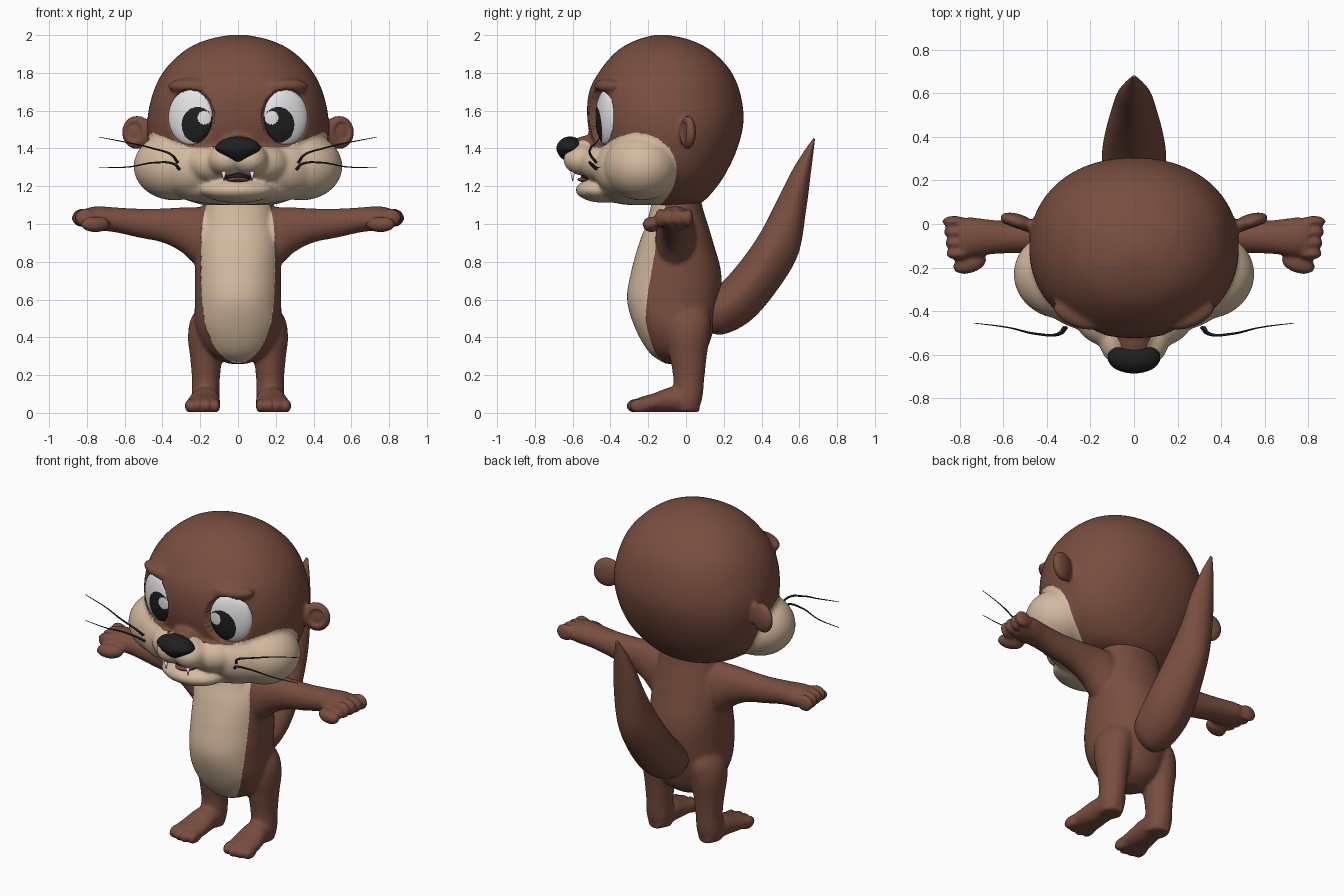
import bpy, bmesh, math
from mathutils import Vector, Matrix

cube = bpy.data.objects.get("Cube")
if cube:
    bpy.data.objects.remove(cube, do_unlink=True)

VOXEL = 0.01


def material(name, rgb):
    m = bpy.data.materials.new(name)
    m.use_nodes = True
    m.diffuse_color = (*rgb, 1)
    m.node_tree.nodes["Principled BSDF"].inputs["Base Color"].default_value = (*rgb, 1)
    return m


brown = material("brown_fur", (0.19, 0.076, 0.05))
cream = material("cream_fur", (0.66, 0.49, 0.345))
white = material("eye_white", (0.8, 0.8, 0.82))
black = material("black", (0.014, 0.014, 0.015))
mouth_red = material("mouth_red", (0.22, 0.06, 0.045))


def ball(bm, loc, radii, turn=0, tilt=0):
    mat = (Matrix.Translation(loc) @ Matrix.Rotation(turn, 4, 'Z')
           @ Matrix.Rotation(tilt, 4, 'X') @ Matrix.Diagonal((*radii, 1)))
    bmesh.ops.create_uvsphere(bm, u_segments=64, v_segments=40, radius=1, matrix=mat)


def loft(bm, sections, power=1, seg=72, steps=8):
    """Skin smoothly interpolated ovals, each given as (centre, axis, axis)."""
    secs = [[Vector(v) for v in s] for s in sections]
    rows = []
    for i in range(len(secs) - 1):
        p0, p1, p2, p3 = (secs[min(max(j, 0), len(secs) - 1)] for j in range(i - 1, i + 3))
        for k in range(steps):
            t = k / steps
            rows.append([b + (c - a) * (t / 2) + (2 * a - 5 * b + 4 * c - d) * (t * t / 2)
                         + (3 * b - a - 3 * c + d) * (t ** 3 / 2)
                         for a, b, c, d in zip(p0, p1, p2, p3)])
    rows.append(secs[-1])
    rings = []
    for c, a, b in rows:
        ring = []
        for k in range(seg):
            t = math.tau * k / seg
            u, v = math.cos(t), math.sin(t)
            ring.append(bm.verts.new(c + a * math.copysign(abs(u) ** power, u)
                                     + b * math.copysign(abs(v) ** power, v)))
        rings.append(ring)
    for r, s in zip(rings, rings[1:]):
        for k in range(seg):
            bm.faces.new((r[k], r[k - 1], s[k - 1], s[k]))
    bm.faces.new(rings[0])
    bm.faces.new(rings[-1])


def upright(rows):
    """Horizontal ovals from (z, front y, back y, half width)."""
    return [((0, (f + b) / 2, z), (w, 0, 0), (0, (b - f) / 2, 0)) for z, f, b, w in rows]


def finish(name, bm, *mats, soften=0):
    """Make the object; with soften, fuse its pieces into one skin first."""
    bmesh.ops.recalc_face_normals(bm, faces=bm.faces)
    me = bpy.data.meshes.new(name)
    bm.to_mesh(me)
    bm.free()
    ob = bpy.data.objects.new(name, me)
    bpy.context.collection.objects.link(ob)
    bpy.ops.object.select_all(action='DESELECT')
    ob.select_set(True)
    bpy.context.view_layer.objects.active = ob
    if soften:
        mod = ob.modifiers.new("fuse", 'REMESH')
        mod.mode, mod.voxel_size = 'VOXEL', VOXEL
        ob.modifiers.new("soften", 'SMOOTH').iterations = soften
        for m in ("fuse", "soften"):
            bpy.ops.object.modifier_apply(modifier=m)
    ob.data.materials.clear()
    for m in mats:
        ob.data.materials.append(m)
    ob.data.polygons.foreach_set("material_index", [0] * len(ob.data.polygons))
    bpy.ops.object.shade_smooth()
    return ob


def paint(ob, rule, index, reach=VOXEL * 0.6):
    """Colour faces where rule < 0, sliding nearby vertices onto the border."""
    bm = bmesh.new()
    bm.from_mesh(ob.data)
    bm.normal_update()
    h = 0.001
    for v in bm.verts:
        f = rule(v.co)
        g = Vector([(rule(v.co + d) - f) / h for d in Matrix.Identity(3) * h])
        g -= v.normal * g.dot(v.normal)
        if g.length > 0.01 and abs(f) / g.length < reach:
            v.co -= g * (f / g.length_squared)
    for face in bm.faces:
        if rule(face.calc_center_median()) < 0:
            face.material_index = index
    bm.to_mesh(ob.data)
    bm.free()


def clamp(t):
    return min(max(t, 0), 1)


# Body: torso, legs, feet, arms and paws fused into one skin
bm = bmesh.new()
loft(bm, upright([(.26, -.11, .02, .05), (.32, -.195, .1, .16), (.45, -.27, .15, .225),
                  (.6, -.312, .185, .228), (.75, -.29, .185, .228), (.9, -.248, .145, .222),
                  (1, -.21, .115, .2), (1.1, -.185, .085, .185), (1.2, -.17, .07, .17)]), 0.95)
for s in (1, -1):
    loft(bm, [((s * x, y, z), (rx, 0, 0), (0, ry, 0)) for z, x, y, rx, ry in (
        (.6, .13, .01, .05, .08), (.5, .148, .01, .1, .12), (.4, .163, .01, .102, .115),
        (.3, .168, .012, .086, .098), (.18, .17, .015, .074, .082), (.08, .172, .01, .074, .077),
        (.01, .172, 0, .064, .064))])
    loft(bm, [((s * x, y, z), (rx, 0, 0), (0, 0, z)) for y, x, z, rx in (
        (.07, .172, .03, .04), (0, .172, .06, .07), (-.08, .175, .068, .078),
        (-.17, .182, .052, .09), (-.25, .187, .04, .092), (-.28, .187, .027, .072))])
    for k in range(4):
        ball(bm, (s * (.12 + .045 * k), -.268 + .012 * abs(k - 1.2), .037), (.027, .054, .038))
    loft(bm, [((s * x, y, z), (0, ry, 0), (0, 0, rz)) for x, y, z, ry, rz in (
        (.08, -.05, .93, .1, .16), (.2, -.055, .93, .105, .16), (.3, -.06, .97, .088, .118),
        (.4, -.06, .992, .078, .09), (.52, -.06, 1.004, .073, .077),
        (.65, -.06, 1.022, .079, .066), (.74, -.06, 1.03, .09, .064),
        (.8, -.06, 1.032, .088, .054))])
    for k in range(4):
        ball(bm, (s * (.808 + .006 * k), -.138 + .05 * k, 1.032), (.056, .026, .05))
    ball(bm, (s * .755, -.182, .998), (.08, .044, .042), s * -.3)
body = finish("body", bm, brown, cream, soften=10)
for v in body.data.vertices:
    v.co.z = max(v.co.z, 0.005)


def belly_rule(p):
    end = abs(p.z - .75) / .485
    return ((p.x / .195) ** 2 + end ** (4 if p.z > .75 else 2.7) - 1
            + 20 * max(0, p.y + .06))


paint(body, belly_rule, 1)

# Tail: broad at the root, curving up to a point
bm = bmesh.new()
tail = []
for ly, lz, uy, uz, w in ((.1, .44, .12, .64, .1), (.19, .415, .2, .7, .138),
                          (.33, .48, .31, .83, .147), (.46, .62, .4, .965, .13),
                          (.59, .83, .48, 1.12, .1), (.635, 1.07, .56, 1.28, .078),
                          (.662, 1.28, .625, 1.385, .045), (.683, 1.45, .675, 1.455, .008)):
    tail.append(((0, (ly + uy) / 2, (lz + uz) / 2), (w, 0, 0), (0, (uy - ly) / 2, (uz - lz) / 2)))
loft(bm, tail, 1.1)
finish("tail", bm, brown)

# Head: skull, cheeks, muzzle, jaw, brows and ears fused into one skin
bm = bmesh.new()
loft(bm, upright([(1.1, -.25, .06, .18), (1.14, -.36, .115, .3), (1.25, -.44, .2, .415),
                  (1.4, -.49, .272, .468), (1.55, -.522, .305, .48), (1.7, -.513, .285, .448),
                  (1.82, -.45, .23, .385), (1.92, -.36, .13, .28), (1.975, -.26, .02, .165),
                  (2.002, -.16, -.1, .04)]), 0.93)
ball(bm, (0, -.49, 1.39), (.1, .15, .082))
ball(bm, (0, -.43, 1.18), (.2, .155, .068))
ball(bm, (0, -.28, 1.2), (.4, .2, .1))
for s in (1, -1):
    ball(bm, (s * .335, -.235, 1.305), (.218, .2, .18), s * .15)
    ball(bm, (s * .27, -.34, 1.295), (.2, .13, .145), s * .5)
    ball(bm, (s * .13, -.43, 1.32), (.15, .13, .105), s * .4)
    ball(bm, (s * .06, -.535, 1.34), (.1, .115, .085))
    ball(bm, (s * .26, -.42, 1.73), (.12, .055, .04), s * .4)
    ball(bm, (s * .535, .01, 1.485), (.085, .037, .092), s * .3)
head = finish("head", bm, brown, cream, mouth_red, soften=18)
for v in head.data.vertices:  # eye sockets and hollow ears
    x, y, z = abs(v.co.x), v.co.y, v.co.z
    if y < -.2 and ((x - .25) / .122) ** 2 + ((z - 1.565) / .148) ** 2 < 1:
        v.co.y = max(y, -.425 + .36 * (x - .25))
    hollow = 1 - ((x - .55) / .046) ** 2 - ((z - 1.49) / .056) ** 2
    if hollow > 0 and y < .01 and x > .5:
        v.co.y += .016 * min(1, 2 * hollow)


def mask_rule(p):
    rise = clamp((abs(p.x) - .25) / .2)
    snout = clamp((-p.y - .5) / .05) * clamp((abs(p.x) - .045) / .04)
    height = .115 + .08 * max(rise, snout) if p.z > 1.29 else .24
    return ((max(p.y, -.28) + .28) / .23) ** 2 + ((p.z - 1.29) / height) ** 2 - 1


paint(head, mask_rule, 1)
paint(head, lambda p: ((p.x / .085) ** 2 + ((p.z - 1.25) / .034) ** 2
                       + ((p.y + .5) / .09) ** 2 - 1), 2)

# Mouth filling, tongue and fangs
bm = bmesh.new()
ball(bm, (0, -.485, 1.252), (.085, .07, .035))
finish("mouth_inside", bm, black)
bm = bmesh.new()
ball(bm, (0, -.51, 1.235), (.06, .065, .016))
finish("tongue", bm, mouth_red)
bm = bmesh.new()
for s in (1, -1):
    bmesh.ops.create_cone(bm, cap_ends=True, segments=16, radius1=.002, radius2=.013, depth=.05,
                          matrix=Matrix.Translation((s * .075, -.6, 1.253)))
finish("fangs", bm, white)

# Nose: broad on top, narrowing downwards
bm = bmesh.new()
ball(bm, (0, -.613, 1.393), (.122, .074, .07), 0, -.15)
for v in bm.verts:
    drop = max(0, 1.4 - v.co.z) / .075
    v.co.x *= 1 - .55 * drop
    v.co.y += .015 * drop
finish("nose", bm, black)

# Eyes with painted pupils and a glint
for s, side in ((1, "left"), (-1, "right")):
    bm = bmesh.new()
    bmesh.ops.create_uvsphere(bm, u_segments=96, v_segments=64, radius=1,
                              matrix=Matrix.Translation((s * .25, -.42, 1.565))
                              @ Matrix.Rotation(s * .345, 4, 'Z')
                              @ Matrix.Diagonal((.124, .045, .147, 1))
                              @ Matrix.Rotation(math.pi / 2, 4, 'X'))
    eye = finish(side + "_eye", bm, white, black)

    def spot(cx, cz, rx, rz):
        return lambda p: (((p.x - s * cx) / rx) ** 2 + ((p.z - cz) / rz) ** 2 - 1
                          + 50 * max(0, p.y + .4))
    paint(eye, spot(.213, 1.525, .085, .095), 1, .003)
    paint(eye, spot(.178, 1.563, .036, .036), 0, .002)

# Whiskers: two tapered curves on each cheek
cu = bpy.data.curves.new("whiskers", 'CURVE')
cu.dimensions, cu.bevel_depth, cu.bevel_resolution = '3D', .008, 2
for s in (1, -1):
    for path in (((.32, -.475, 1.325), (.35, -.505, 1.365), (.45, -.505, 1.4),
                  (.58, -.475, 1.43), (.735, -.455, 1.46)),
                 ((.31, -.475, 1.29), (.34, -.505, 1.318), (.44, -.505, 1.325),
                  (.58, -.475, 1.302), (.735, -.455, 1.3))):
        sp = cu.splines.new('BEZIER')
        sp.bezier_points.add(len(path) - 1)
        for k, (pt, (x, y, z)) in enumerate(zip(sp.bezier_points, path)):
            pt.co = (s * x, y, z)
            pt.radius = 1 - .2 * k
            pt.handle_left_type = pt.handle_right_type = 'AUTO'
cu.materials.append(black)
bpy.context.collection.objects.link(bpy.data.objects.new("whiskers", cu))
